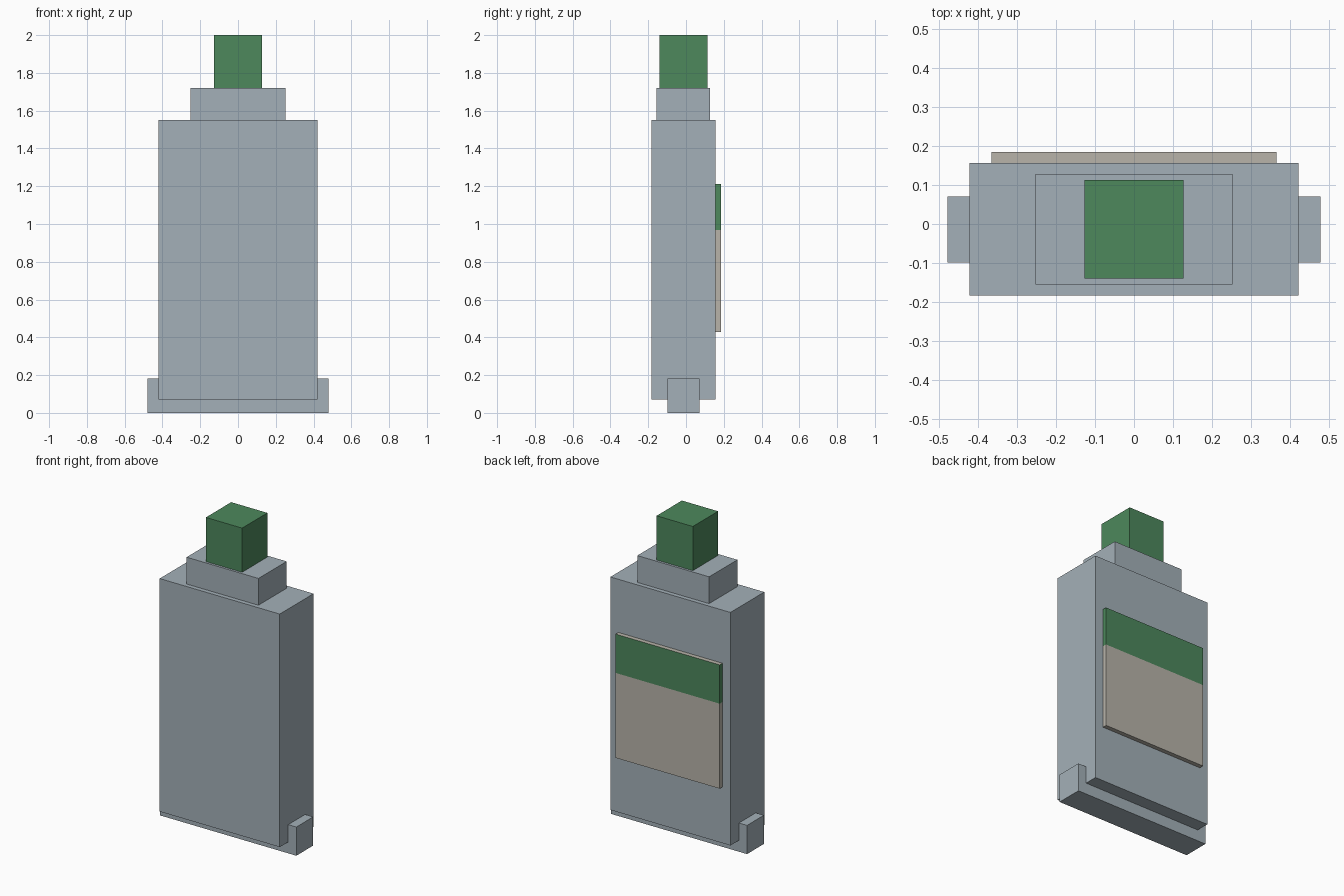
import bpy, bmesh
from mathutils import Vector

cube = bpy.data.objects.get("Cube")
if cube:
    bpy.data.objects.remove(cube, do_unlink=True)


def material(name, color):
    mat = bpy.data.materials.new(name)
    mat.use_nodes = True
    mat.diffuse_color = (*color, 1)
    bsdf = next(n for n in mat.node_tree.nodes if n.type == 'BSDF_PRINCIPLED')
    bsdf.inputs["Base Color"].default_value = (*color, 1)
    return mat


steel = material("blue_grey", (0.37, 0.435, 0.48))
green = material("green", (0.074, 0.246, 0.107))
paper = material("beige", (0.48, 0.455, 0.40))


def box(name, half_width, y, z, *mats, split=None):
    """Box centred on x, with an optional horizontal colour split on its sides."""
    bm = bmesh.new()
    bmesh.ops.create_cube(bm, size=1)
    bmesh.ops.scale(bm, verts=bm.verts, vec=(2 * half_width, y[1] - y[0], z[1] - z[0]))
    bmesh.ops.translate(bm, verts=bm.verts, vec=(0, sum(y) / 2, sum(z) / 2))
    if split is not None:
        bmesh.ops.bisect_plane(bm, geom=bm.verts[:] + bm.edges[:] + bm.faces[:],
                               plane_co=Vector((0, 0, split)), plane_no=Vector((0, 0, 1)))
        bm.normal_update()
        for f in bm.faces:
            if f.calc_center_median().z > split and f.normal.z < 0.5:
                f.material_index = 1
    mesh = bpy.data.meshes.new(name)
    bm.to_mesh(mesh)
    bm.free()
    for m in mats:
        mesh.materials.append(m)
    obj = bpy.data.objects.new(name, mesh)
    bpy.context.collection.objects.link(obj)
    return obj


# Base bar that sticks out on both sides and below the body
box("base_bar", 0.478, (-0.098, 0.071), (0, 0.182), steel)
# Flat main body, stepped shoulder and cap
box("body", 0.421, (-0.183, 0.156), (0.072, 1.55), steel)
box("shoulder", 0.252, (-0.155, 0.128), (1.55, 1.72), steel)
box("cap", 0.127, (-0.14, 0.113), (1.72, 2.0), green)
# Raised two-colour label on the back
box("label", 0.365, (0.156, 0.184), (0.428, 1.213), paper, green, split=0.967)
